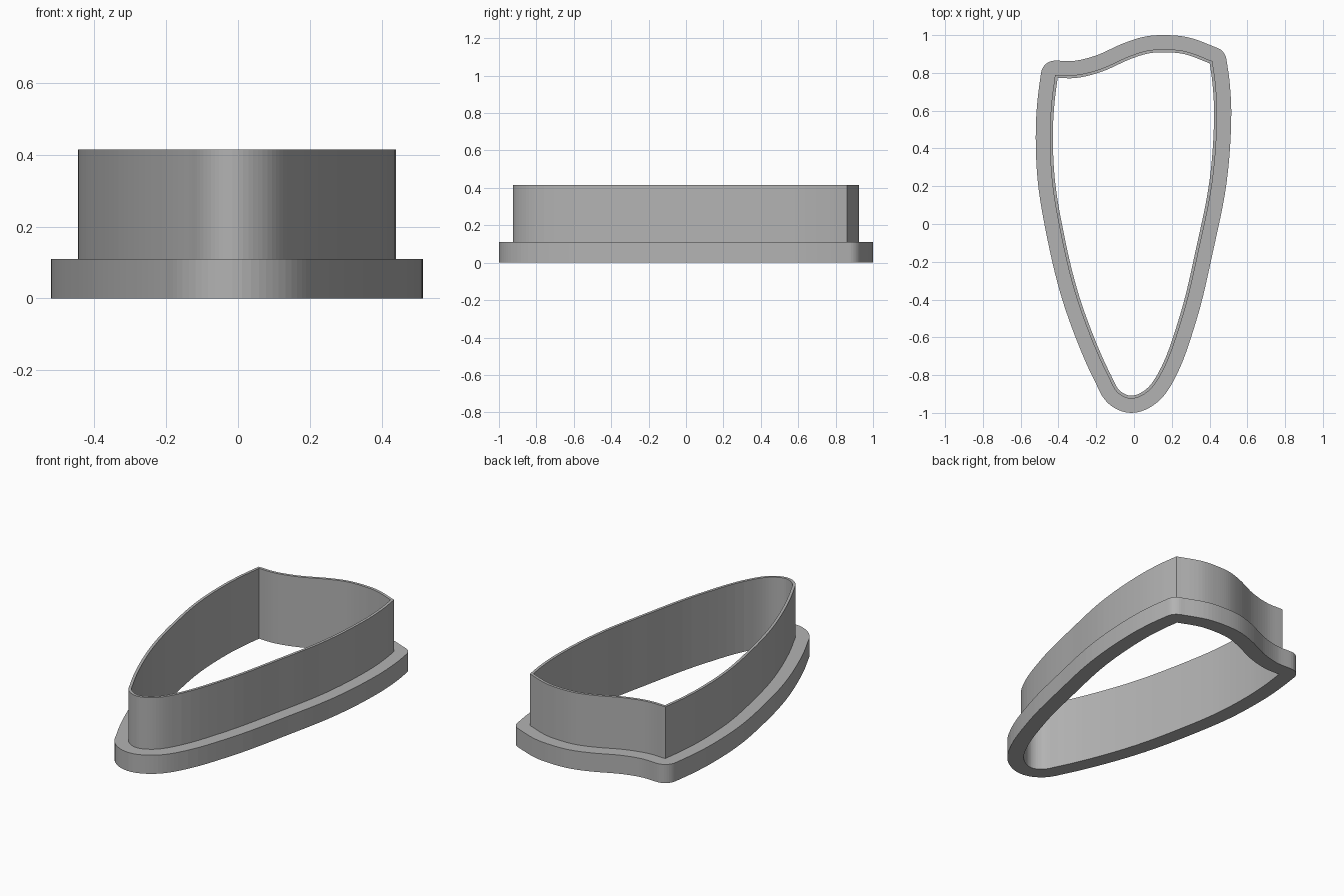
import bpy
import bmesh
from mathutils import Vector, geometry

cube = bpy.data.objects.get("Cube")
if cube:
    bpy.data.objects.remove(cube, do_unlink=True)

# Sizes
FLANGE_HEIGHT, TOTAL_HEIGHT = 0.11, 0.415
FLANGE_WIDTH, WALL = 0.075, 0.016
STEPS, CORNER_STEPS = 6, 8

# Outer wall outline, clockwise: wavy top edge, then the shield sides and rounded tip
top_edge = [(-.418, .79), (-.31, .789), (-.18, .82), (-.02, .89),
            (.075, .919), (.165, .925), (.27, .915), (.415, .862)]
sides = [(.415, .862), (.431, .75), (.44, .58), (.416, .23), (.347, -.12),
         (.258, -.49), (.135, -.81), (.068, -.892), (-.015, -.925), (-.085, -.895),
         (-.135, -.81), (-.225, -.61), (-.318, -.345), (-.39, -.04),
         (-.435, .235), (-.445, .5), (-.436, .65), (-.418, .79)]


def smooth_path(coords):
    """Smooth curve through the points, as (position, outward normal) pairs."""
    pts = [Vector(c) for c in coords]
    chords = [(b - a).normalized() for a, b in zip(pts, pts[1:])]
    tangents = [(a + b).normalized() for a, b in zip(chords, chords[1:])]
    tangents = [chords[0]] + tangents + [chords[-1]]
    line = []
    for i in range(len(pts) - 1):
        a, b = pts[i], pts[i + 1]
        reach = (b - a).length / 3
        part = geometry.interpolate_bezier(a, a + tangents[i] * reach,
                                           b - tangents[i + 1] * reach, b, STEPS + 1)
        line += [Vector(p[:2]) for p in part[:-1]]
    line.append(pts[-1])
    result = []
    for i, p in enumerate(line):
        d = (line[min(i + 1, len(line) - 1)] - line[max(i - 1, 0)]).normalized()
        result.append((p, Vector((-d.y, d.x))))
    return result


# Stations hold a position, an outward direction and an inward mitre direction
stations = []
paths = [smooth_path(top_edge), smooth_path(sides)]
for path, following in zip(paths, paths[::-1]):
    stations += [(p, n, n) for p, n in path[1:-1]]
    corner, n1 = path[-1]
    n2 = following[0][1]
    mitre = (n1 + n2) / (1 + n1.dot(n2))
    for k in range(CORNER_STEPS + 1):
        stations.append((corner, n1.slerp(n2, k / CORNER_STEPS), mitre))

# Cross-section swept round the outline: (offset from the wall, height)
section = [(-WALL, 0), (FLANGE_WIDTH, 0), (FLANGE_WIDTH, FLANGE_HEIGHT),
           (0, FLANGE_HEIGHT), (0, TOTAL_HEIGHT), (-WALL, TOTAL_HEIGHT)]

bm = bmesh.new()
rings = []
for offset, z in section:
    ring = []
    for p, outward, mitre in stations:
        q = p + (outward if offset > 0 else mitre) * offset
        ring.append(bm.verts.new((q.x, q.y, z)))
    rings.append(ring)
for r, ring in enumerate(rings):
    other = rings[(r + 1) % len(rings)]
    for i in range(len(ring)):
        j = (i + 1) % len(ring)
        bm.faces.new((ring[i], ring[j], other[j], other[i]))
bmesh.ops.remove_doubles(bm, verts=bm.verts[:], dist=0.0001)
bmesh.ops.recalc_face_normals(bm, faces=bm.faces[:])

mesh = bpy.data.meshes.new("cutter_wall_and_flange")
bm.to_mesh(mesh)
bm.free()

# Plain grey material
grey = bpy.data.materials.new("plain grey")
grey.use_nodes = True
colour = (0.45, 0.45, 0.45, 1)
grey.diffuse_color = colour
grey.node_tree.nodes["Principled BSDF"].inputs["Base Color"].default_value = colour
mesh.materials.append(grey)

cutter = bpy.data.objects.new("cutter_wall_and_flange", mesh)
bpy.context.collection.objects.link(cutter)
